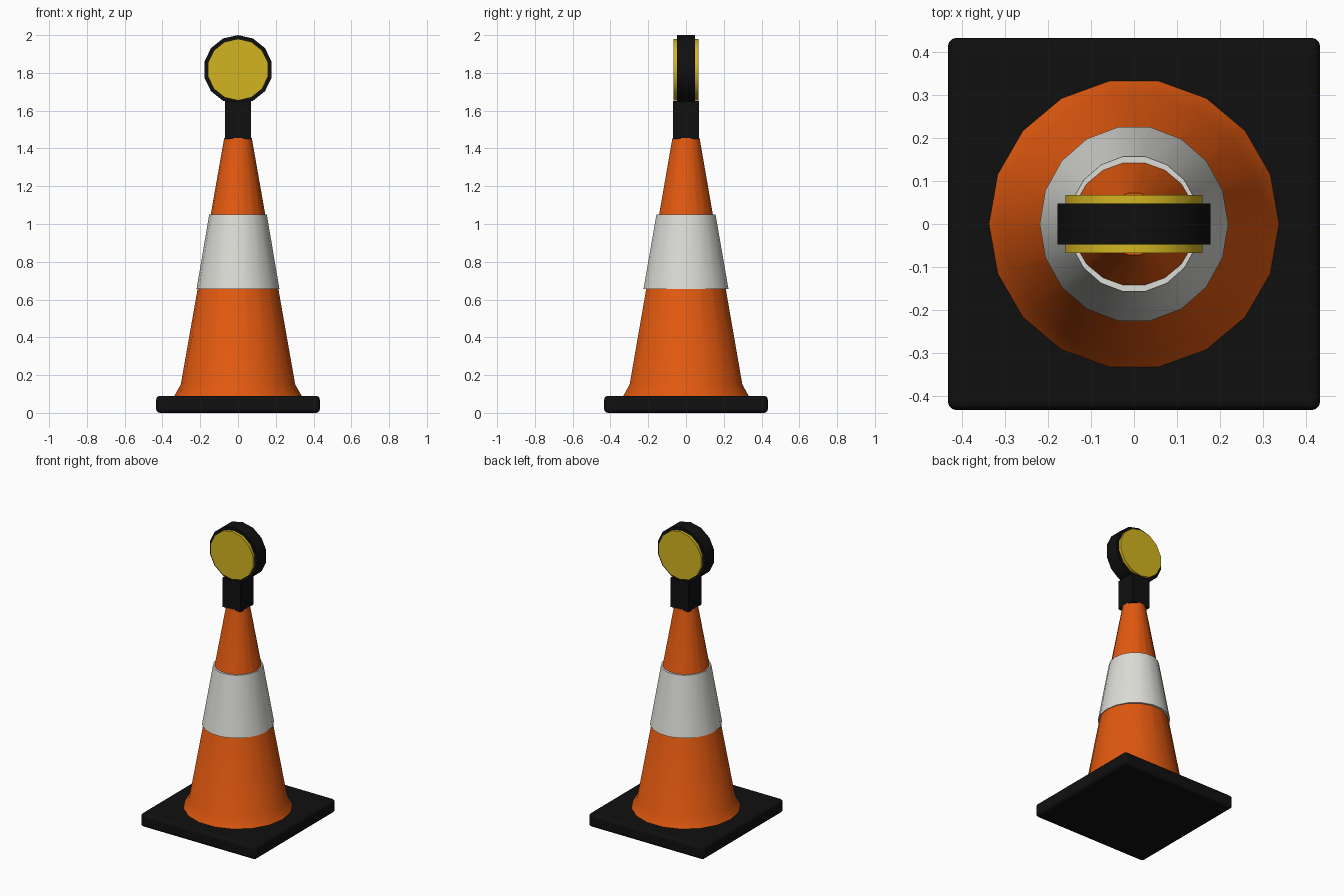
import bpy
import math
from mathutils import Matrix

cube = bpy.data.objects.get("Cube")
if cube:
    bpy.data.objects.remove(cube, do_unlink=True)


def material(name, rgb):
    mat = bpy.data.materials.new(name)
    mat.use_nodes = True
    mat.diffuse_color = (*rgb, 1)
    mat.node_tree.nodes["Principled BSDF"].inputs["Base Color"].default_value = (*rgb, 1)
    return mat


orange = material("orange plastic", (0.76, 0.1, 0.005))
white = material("white reflective", (0.72, 0.72, 0.68))
black = material("black rubber", (0.005, 0.005, 0.005))
yellow = material("yellow lens", (0.65, 0.46, 0.015))


def finish(obj, name, mat, smooth=True):
    obj.name = name
    obj.data.name = name
    obj.data.materials.append(mat)
    if smooth:
        bpy.ops.object.select_all(action='DESELECT')
        obj.select_set(True)
        bpy.context.view_layer.objects.active = obj
        bpy.ops.object.shade_smooth_by_angle(angle=math.radians(35))
    return obj


def lathe(name, profile, sides, mat, closed=False):
    """Spin (radius, height) points around z; an open profile gets end caps."""
    verts = [(r * math.cos(math.tau * i / sides), r * math.sin(math.tau * i / sides), z)
             for r, z in profile for i in range(sides)]
    rings = len(profile)
    faces = []
    for k in range(rings if closed else rings - 1):
        a, b = k * sides, (k + 1) % rings * sides
        for i in range(sides):
            j = (i + 1) % sides
            faces.append((a + i, a + j, b + j, b + i))
    if not closed:
        faces.append(tuple(reversed(range(sides))))
        faces.append(tuple(range((rings - 1) * sides, rings * sides)))
    mesh = bpy.data.meshes.new(name)
    mesh.from_pydata(verts, [], faces)
    obj = bpy.data.objects.new(name, mesh)
    bpy.context.collection.objects.link(obj)
    return finish(obj, name, mat)


def box(name, size, z, mat, bevel=0):
    bpy.ops.mesh.primitive_cube_add(size=1, location=(0, 0, z))
    obj = bpy.context.object
    obj.data.transform(Matrix.Diagonal((*size, 1)))
    if bevel:
        mod = obj.modifiers.new("rounded edges", 'BEVEL')
        mod.width = bevel
        mod.segments = 3
    return finish(obj, name, mat, smooth=False)


def disc(name, radius, y, depth, mat):
    """Upright 14-sided disc facing the front, one corner at the top."""
    bpy.ops.mesh.primitive_cylinder_add(vertices=14, radius=radius, depth=depth,
                                        location=(0, y, 1.817))
    obj = bpy.context.object
    obj.data.transform(Matrix.Rotation(math.pi / 2, 4, 'X'))
    return finish(obj, name, mat)


# Square foot and flared cone
box("base_plate", (0.866, 0.866, 0.09), 0.045, black, bevel=0.02)
lathe("cone_body", [(0.34, 0.085), (0.303, 0.15), (0.073, 1.455)], 18, orange)

# Reflective sleeve, slightly narrower across x
band = lathe("reflective_band",
             [(0.2285, 0.655), (0.159, 1.05), (0.13, 1.05), (0.2, 0.655)],
             18, white, closed=True)
band.data.transform(Matrix.Diagonal((0.96, 1, 1, 1)))

# Lamp post, housing and a lens on each side
box("lamp_post", (0.136, 0.136, 0.2), 1.55, black)
disc("lamp_housing", 0.183, 0, 0.096, black)
for side, name in ((-1, "front_lens"), (1, "back_lens")):
    disc(name, 0.163, side * 0.0555, 0.023, yellow)
